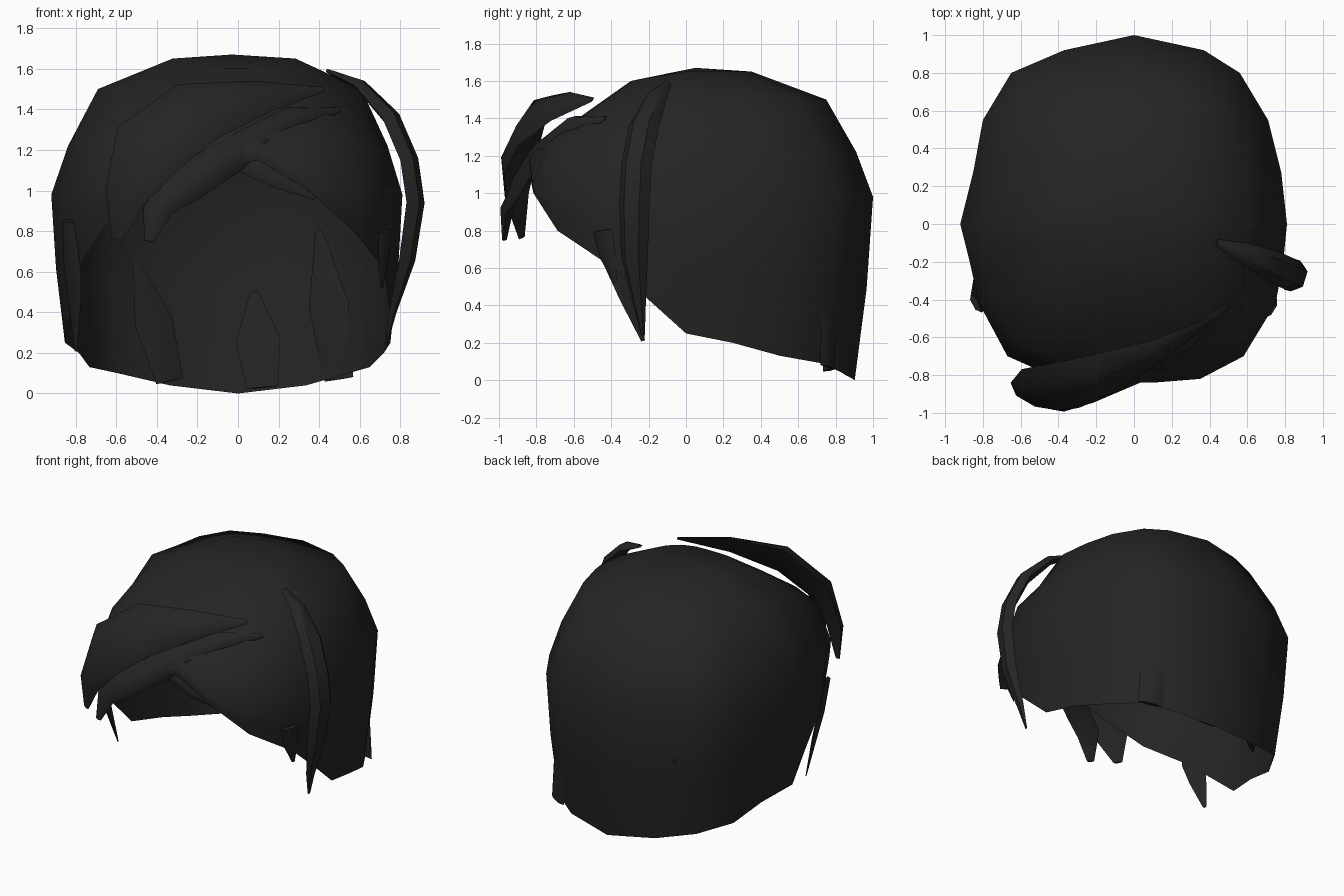
import bpy, bmesh, math
from mathutils import Vector

black = bpy.data.materials.new("soft black hair")
black.diffuse_color = (0.018, 0.018, 0.018, 1)
HEAD = Vector((-0.03, 0.0, 0.95))


def finish(name, bm, angle=50):
    bmesh.ops.recalc_face_normals(bm, faces=bm.faces[:])
    me = bpy.data.meshes.new(name)
    bm.to_mesh(me)
    bm.free()
    ob = bpy.data.objects.new(name, me)
    me.materials.append(black)
    bpy.context.collection.objects.link(ob)
    bpy.ops.object.select_all(action='DESELECT')
    ob.select_set(True)
    bpy.context.view_layer.objects.active = ob
    bpy.ops.object.shade_smooth_by_angle(angle=math.radians(angle))
    return ob


def lock(name, path, thick=0.35):
    """Blade of hair: path rows are x, y, z, half width."""
    bm = bmesh.new()
    pts = [Vector(p[:3]) for p in path]
    rings = []
    for i, p in enumerate(pts):
        tan = (pts[min(i + 1, len(pts) - 1)] - pts[max(i - 1, 0)]).normalized()
        out = p - HEAD
        out = (out - tan * out.dot(tan)).normalized()
        side = tan.cross(out)
        w = path[i][3]
        section = [(-1, -0.3), (-0.5, 0.75), (0.5, 0.75), (1, -0.3), (0, -0.75)]
        rings.append([bm.verts.new(p + side * a * w + out * b * w * thick) for a, b in section])
    for r, s in zip(rings, rings[1:]):
        for j in range(5):
            k = (j + 1) % 5
            bm.faces.new((r[j], r[k], s[k], s[j]))
    bm.faces.new(rings[0])
    bm.faces.new(rings[-1])
    return finish(name, bm)


# Main cap: widest outline (x, y) and hairline height for each column
columns = [
    (0, 1.0, 0.0), (0.37, 0.92, 0.04), (0.56, 0.80, 0.09), (0.71, 0.55, 0.13),
    (0.78, 0.27, 0.20), (0.81, 0, 0.25), (0.79, -0.2, 0.42), (0.75, -0.42, 0.61),
    (0.58, -0.70, 0.80), (0.35, -0.82, 1.0), (0.1, -0.84, 1.15), (-0.15, -0.84, 1.1),
    (-0.4, -0.82, 1.0), (-0.67, -0.70, 0.82), (-0.82, -0.42, 0.61), (-0.87, -0.2, 0.42),
    (-0.92, 0, 0.25), (-0.85, 0.28, 0.20), (-0.80, 0.55, 0.13), (-0.65, 0.80, 0.10),
    (-0.37, 0.92, 0.04)]
bm = bmesh.new()
grid = []
for x, y, rim in columns:
    front = max(0, -y) / 0.84
    wide = max(0.98, rim + 0.05)
    drop = wide - rim
    levels = [(1 - 0.1 * drop, rim), (1 - 0.035 * drop, rim + drop * 0.5), (1, wide),
              (0.91 - 0.01 * front, 1.22 + 0.05 * front),
              (0.75 - 0.13 * front, 1.5 - 0.06 * front),
              (0.35, 1.65 - 0.05 * front)]
    grid.append([bm.verts.new((x * s, y * s, z)) for s, z in levels])
apex = bm.verts.new((-0.03, 0.05, 1.67))
for a, b in zip(grid, grid[1:] + grid[:1]):
    for j in range(5):
        bm.faces.new((a[j], b[j], b[j + 1], a[j + 1]))
    bm.faces.new((a[5], b[5], apex))
finish("hair_cap", bm, 60)

# Swept fringe
lock("upper_fringe", [
    (0.42, -0.50, 1.50, 0.015), (0.12, -0.68, 1.47, 0.10), (-0.2, -0.82, 1.40, 0.19),
    (-0.45, -0.89, 1.22, 0.21), (-0.56, -0.91, 0.97, 0.12), (-0.60, -0.88, 0.76, 0.03)])
lock("lower_fringe", [
    (0.50, -0.43, 1.40, 0.015), (0.28, -0.62, 1.36, 0.07), (0, -0.80, 1.20, 0.09),
    (-0.25, -0.90, 1.04, 0.10), (-0.40, -0.95, 0.93, 0.085), (-0.44, -0.97, 0.75, 0.025)], 0.5)
lock("small_fringe", [
    (0.02, -0.80, 1.14, 0.05), (0.2, -0.80, 1.06, 0.05), (0.38, -0.76, 0.96, 0.01)], 0.3)

# Long lock down the right side
lock("right_side_lock", [
    (0.44, -0.10, 1.59, 0.02), (0.60, -0.16, 1.52, 0.06), (0.75, -0.23, 1.36, 0.085),
    (0.84, -0.27, 1.15, 0.085), (0.87, -0.28, 0.94, 0.085), (0.83, -0.28, 0.66, 0.075),
    (0.76, -0.25, 0.40, 0.035), (0.73, -0.23, 0.24, 0.01)], 0.6)

# Pointed sideburns
lock("left_sideburn", [
    (-0.84, -0.42, 0.85, 0.06), (-0.82, -0.37, 0.62, 0.08),
    (-0.81, -0.31, 0.45, 0.06), (-0.80, -0.23, 0.21, 0.012)], 0.35)
lock("right_sideburn", [
    (0.73, -0.45, 0.80, 0.06), (0.72, -0.42, 0.66, 0.05), (0.71, -0.38, 0.52, 0.01)], 0.3)

# Nape locks lining the lower back
for i, (x, y, top, low, lean) in enumerate([
        (0.1, 0.88, 0.5, 0.03, 0.02), (-0.42, 0.80, 0.65, 0.06, 0.08), (0.45, 0.78, 0.8, 0.07, 0.05)]):
    lock(f"nape_lock_{i + 1}", [
        (x - lean, y + 0.04, top, 0.02), (x, y, (top + low) / 2, 0.11),
        (x + lean, y - 0.02, low, 0.08)], 0.25)
